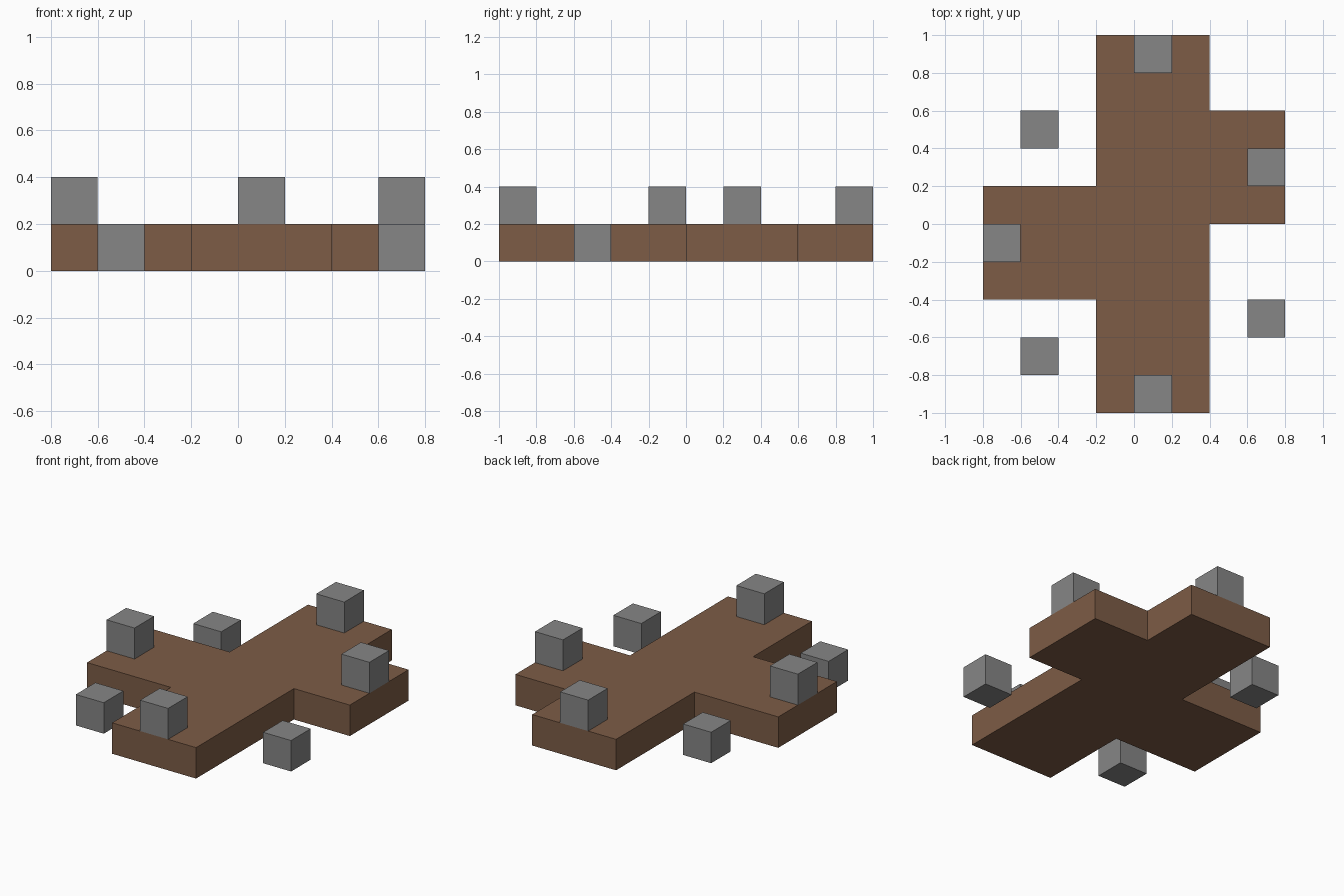
import bpy
import bmesh
from mathutils import Matrix, Vector

default_cube = bpy.data.objects.get("Cube")
if default_cube:
    bpy.data.objects.remove(default_cube, do_unlink=True)

UNIT = 0.2  # everything sits on this grid


def make_material(name, color):
    mat = bpy.data.materials.new(name)
    mat.use_nodes = True
    mat.diffuse_color = color
    mat.node_tree.nodes["Principled BSDF"].inputs["Base Color"].default_value = color
    return mat


def add_object(name, bm, mat):
    bmesh.ops.recalc_face_normals(bm, faces=bm.faces)
    mesh = bpy.data.meshes.new(name)
    bm.to_mesh(mesh)
    bm.free()
    mesh.materials.append(mat)
    obj = bpy.data.objects.new(name, mesh)
    bpy.context.collection.objects.link(obj)


def add_block(name, col, row, level, mat):
    """One grid cube, given by its lowest corner in grid steps."""
    bm = bmesh.new()
    centre = (Vector((col, row, level)) + Vector((0.5, 0.5, 0.5))) * UNIT
    bmesh.ops.create_cube(bm, size=UNIT, matrix=Matrix.Translation(centre))
    add_object(name, bm, mat)


brown = make_material("earth brown", (0.205, 0.107, 0.061, 1))
grey = make_material("stone grey", (0.238, 0.238, 0.238, 1))

# Slab: long bar with two staggered side arms, extruded from its outline
outline = [(-1, -5), (2, -5), (2, 0), (4, 0), (4, 3), (2, 3),
           (2, 5), (-1, 5), (-1, 1), (-4, 1), (-4, -2), (-1, -2)]
bm = bmesh.new()
base = bm.faces.new([bm.verts.new((x * UNIT, y * UNIT, 0)) for x, y in outline])
top = bmesh.ops.extrude_face_region(bm, geom=[base], use_keep_orig=True)["geom"]
bmesh.ops.translate(bm, vec=(0, 0, UNIT),
                    verts=[v for v in top if isinstance(v, bmesh.types.BMVert)])
add_object("cross_slab", bm, brown)

# Blocks standing on the ends of the slab
for name, col, row in [("front_block", 0, -5), ("back_block", 0, 4),
                       ("left_block", 3, 1), ("right_block", -4, -1)]:
    add_block(name, col, row, 1, grey)

# Loose blocks on the ground
for name, col, row in [("loose_back_right_block", -3, 2),
                       ("loose_front_right_block", -3, -4),
                       ("loose_front_left_block", 3, -3)]:
    add_block(name, col, row, 0, grey)
